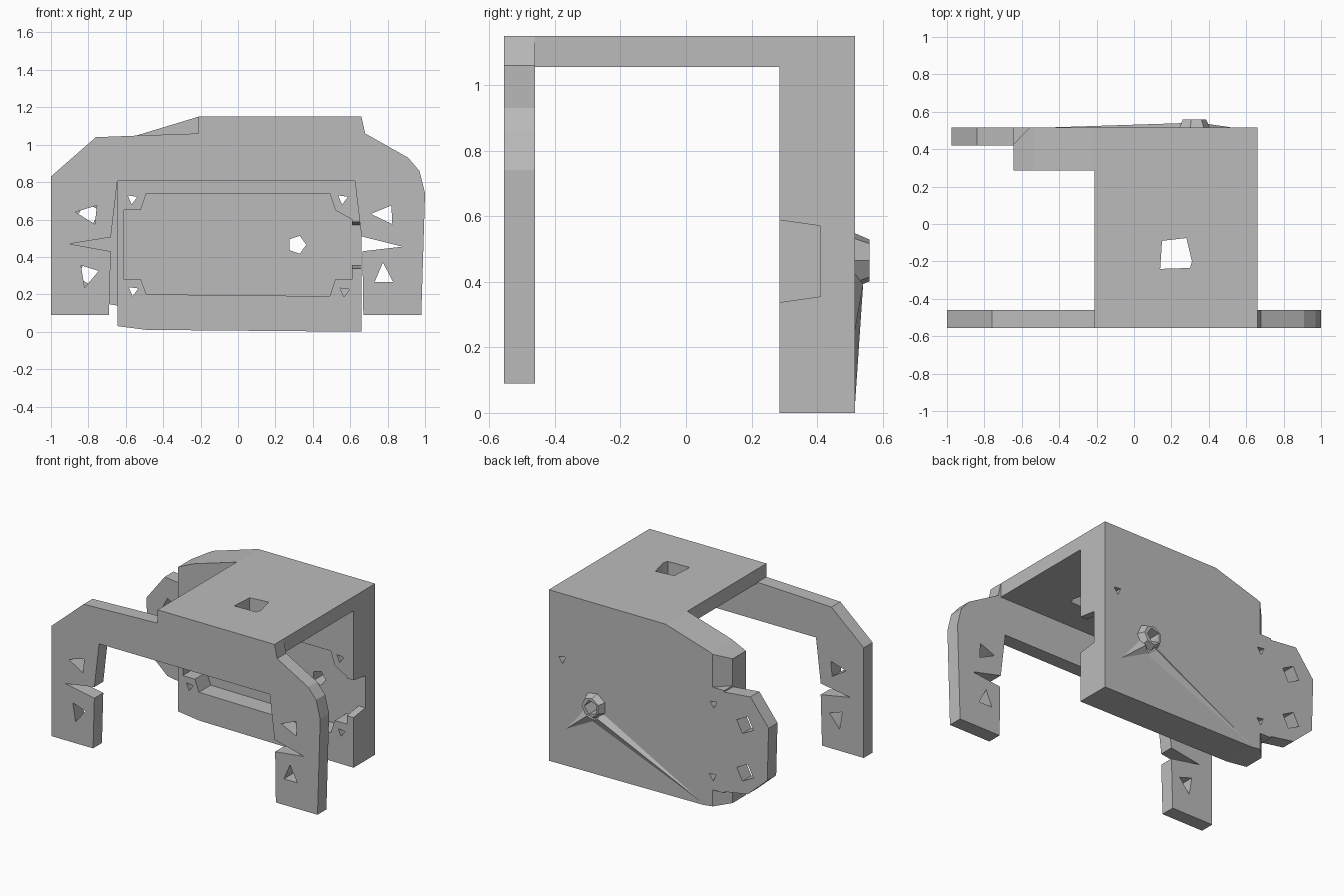
import bpy
import bmesh
import math
from mathutils import Vector

if "Cube" in bpy.data.objects:
    bpy.data.objects.remove(bpy.data.objects["Cube"], do_unlink=True)

grey = bpy.data.materials.new("plain grey")
grey.use_nodes = True
grey.diffuse_color = (0.5, 0.5, 0.5, 1)
grey.node_tree.nodes["Principled BSDF"].inputs["Base Color"].default_value = (0.5, 0.5, 0.5, 1)


def finish(name, bm):
    bmesh.ops.recalc_face_normals(bm, faces=bm.faces[:])
    mesh = bpy.data.meshes.new(name)
    bm.to_mesh(mesh)
    bm.free()
    mesh.materials.append(grey)
    obj = bpy.data.objects.new(name, mesh)
    bpy.context.scene.collection.objects.link(obj)
    return obj


def prism(name, outline, start, end, axis="y"):
    """Extrude an (x, z) outline along y, or an (x, y) outline along z."""
    bm = bmesh.new()
    place = (lambda a, b, d: (a, d, b)) if axis == "y" else (lambda a, b, d: (a, b, d))
    face = bm.faces.new([bm.verts.new(place(a, b, start)) for a, b in outline])
    moved = bmesh.ops.extrude_face_region(bm, geom=[face])["geom"]
    shift = Vector(place(0, 0, end - start))
    bmesh.ops.translate(bm, vec=shift, verts=[v for v in moved if isinstance(v, bmesh.types.BMVert)])
    return finish(name, bm)


def hull(name, points):
    bm = bmesh.new()
    for p in points:
        bm.verts.new(p)
    bmesh.ops.convex_hull(bm, input=bm.verts[:])
    return finish(name, bm)


def ring(x, z, radius, sides, turn=0.0):
    return [(x + radius * math.cos(turn + i * math.tau / sides),
             z + radius * math.sin(turn + i * math.tau / sides)) for i in range(sides)]


def cut(target, cutters):
    """Subtract the cutters, bake the result and drop the helpers."""
    for cutter in cutters:
        cutter.hide_render = True
        mod = target.modifiers.new("cut", "BOOLEAN")
        mod.operation = "DIFFERENCE"
        mod.solver = "EXACT"
        mod.object = cutter
    graph = bpy.context.evaluated_depsgraph_get()
    baked = bpy.data.meshes.new_from_object(target.evaluated_get(graph))
    target.modifiers.clear()
    target.data = baked
    for cutter in cutters:
        bpy.data.objects.remove(cutter, do_unlink=True)


FRONT, FRONT_IN, BACK_IN, FLOOR, BACK = -0.555, -0.46, 0.285, 0.41, 0.515
TOP = 1.15

# Front arch with two legs, each split by a pointed slot
arch = prism("front_arch", [
    (-1, .09), (-1, .83), (-.76, 1.04), (-.5, 1.05), (-.21, 1.06), (-.21, TOP), (.66, TOP),
    (.68, 1.06), (.91, .93), (.97, .86), (1, .74), (.98, .09), (.67, .09), (.665, .43),
    (.88, .455), (.66, .51), (.625, .805), (-.645, .805), (-.68, .505), (-.9, .47),
    (-.68, .43), (-.69, .09)], FRONT, FRONT_IN)
leg_holes = [
    [(-.87, .64), (-.755, .675), (-.765, .575)],
    [(-.84, .355), (-.745, .325), (-.82, .235)],
    [(.71, .63), (.82, .675), (.825, .575)],
    [(.775, .37), (.83, .265), (.73, .265)]]
cut(arch, [prism("hole_cutter", h, FRONT - .1, FRONT_IN + .1) for h in leg_holes])

# Top plate with a square opening
plate = prism("top_plate", [(-.21, FRONT_IN), (.66, FRONT_IN), (.66, BACK_IN), (-.21, BACK_IN)],
              1.055, TOP, "z")
cut(plate, [prism("opening_cutter", [(.14, -.24), (.3, -.235), (.31, -.2), (.28, -.075), (.15, -.09)],
                  .9, 1.3, "z")])

# Back wall with a shallow pocket open on one side
wall = prism("back_wall", [(.66, 0), (-.49, .01), (-.645, .03), (-.645, 1.0), (-.54, 1.05),
                           (-.21, TOP), (.66, TOP)], BACK_IN, BACK)
pocket = [(-.61, .65), (-.52, .65), (-.49, .74), (.49, .74), (.52, .65), (.61, .6),
          (.61, .28), (.52, .28), (.49, .19), (-.49, .2), (-.52, .28), (-.61, .28)]
corner = [(-.545, .53), (-.66, .41), (-.75, .41), (-.75, .53)]
cutters = [
    prism("pocket_cutter", pocket, .2, FLOOR),
    hull("side_notch_cutter", [(x, y, z) for x in (.58, .75)
                               for y, z in ((.2, .6), (FLOOR, .57), (FLOOR, .355), (.2, .325))]),
    prism("upper_corner_cutter", corner, .82, 1.3, "z"),
    prism("lower_corner_cutter", corner, -.1, .13, "z"),
    prism("shaft_cutter", ring(.315, .465, .05, 5), .2, .7)]
for x, z, depth in ((-.565, .71, .7), (.56, .71, .7), (-.56, .22, .7), (.57, .215, .48)):
    cutters.append(prism("screw_cutter", ring(x, z, .03, 3, .4), .2, depth))
cut(wall, cutters)

# Side ear with two mounting holes
ear = prism("side_ear", [(-.645, .14), (-.82, .17), (-.965, .3), (-.975, .655), (-.84, .83), (-.645, .81)],
            .42, BACK)
cut(ear, [prism("ear_hole_cutter", ring(-.8, z, .065, 4, .3), .3, .7) for z in (.63, .31)])

# Raised boss around the shaft hole
boss = hull("shaft_boss", [(x, BACK, z) for x, z in ring(.32, .465, .085, 7)]
            + [(x, .56, z) for x, z in ring(.32, .465, .065, 7)])
cut(boss, [prism("shaft_cutter", ring(.315, .465, .05, 5), .4, .7)])

# Thin ribs running from the boss down the back
hull("long_rib", [(.27, BACK, .43), (.33, BACK, .35), (.28, .54, .39), (-.49, BACK, .02)])
hull("short_rib", [(.38, BACK, .43), (.32, BACK, .36), (.36, .54, .39), (.53, BACK, .25)])
